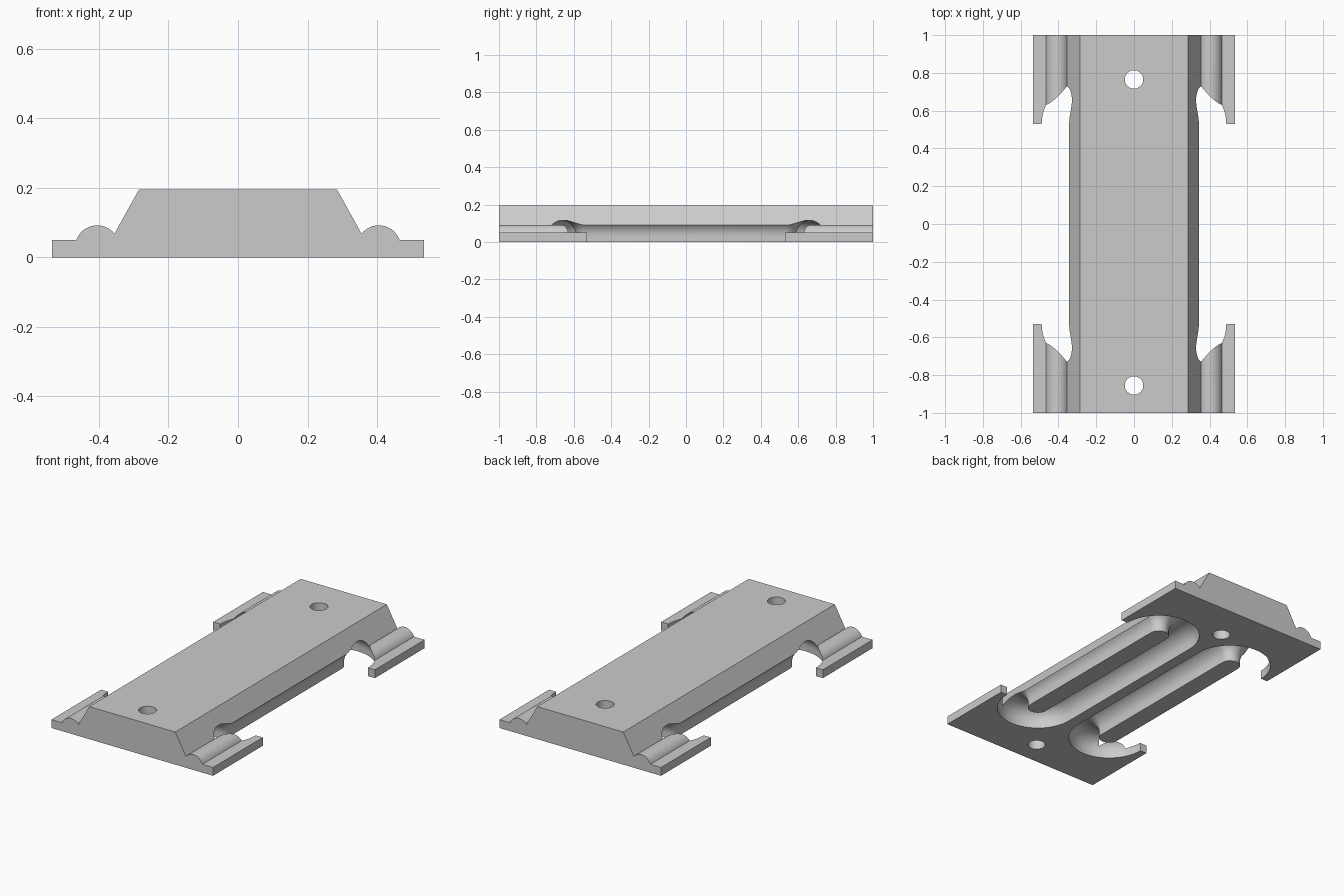
import bpy, bmesh
from math import sin, cos, pi, radians

cube = bpy.data.objects.get("Cube")
if cube:
    bpy.data.objects.remove(cube, do_unlink=True)

grey = bpy.data.materials.new("plain grey")
grey.use_nodes = True
colour = (0.6, 0.6, 0.6, 1)
grey.diffuse_color = colour
grey.node_tree.nodes["Principled BSDF"].inputs["Base Color"].default_value = colour

RIB_X, RIB_Z = 0.405, 0.03      # centre of the outer rib and channel
STRAIGHT = 0.53                 # half length of the straight channel runs
LOOP_X = 0.2625                 # centre of each channel loop
LOOP_R = RIB_X - LOOP_X
CHANNEL_R = 0.086


def make_object(name, bm):
    bmesh.ops.recalc_face_normals(bm, faces=bm.faces)
    mesh = bpy.data.meshes.new(name)
    bm.to_mesh(mesh)
    bm.free()
    mesh.materials.append(grey)
    ob = bpy.data.objects.new(name, mesh)
    bpy.context.collection.objects.link(ob)
    return ob


def arc(cx, cy, r, start, end, steps):
    angles = [radians(start + (end - start) * i / steps) for i in range(steps + 1)]
    return [(cx + r * cos(a), cy + r * sin(a)) for a in angles]


def body():
    # Raised centre, rounded ribs and thin flanges as one long profile
    half = [(0.535, 0), (0.535, 0.05)]
    half += arc(RIB_X, 0.028, 0.064, 20, 141, 20)
    half += [(0.285, 0.195)]
    outline = half + [(-x, z) for x, z in reversed(half)]
    bm = bmesh.new()
    face = bm.faces.new([bm.verts.new((x, -1, z)) for x, z in outline])
    ext = bmesh.ops.extrude_face_region(bm, geom=[face])
    verts = [v for v in ext["geom"] if isinstance(v, bmesh.types.BMVert)]
    bmesh.ops.translate(bm, verts=verts, vec=(0, 2, 0))
    return make_object("mounting_plate", bm)


def channel_cutter(side):
    # Round-topped slot swept around a racetrack loop
    section = [(CHANNEL_R, -0.1)]
    section += arc(0, RIB_Z, CHANNEL_R, 0, 180, 28) + [(-CHANNEL_R, -0.1)]
    bm = bmesh.new()
    rings = []
    steps = 28
    for end, first in ((1, 0), (-1, pi)):
        for i in range(steps + 1):
            a = first + pi * i / steps
            rings.append([bm.verts.new((side * LOOP_X + (LOOP_R + d) * cos(a),
                                        end * STRAIGHT + (LOOP_R + d) * sin(a), z))
                          for d, z in section])
    n = len(section)
    for k, ring in enumerate(rings):
        nxt = rings[(k + 1) % len(rings)]
        for j in range(n):
            m = (j + 1) % n
            bm.faces.new((ring[j], ring[m], nxt[m], nxt[j]))
    return make_object("channel_cutter", bm)


def notch_cutter(side):
    # Opens the flange along the straight run
    bm = bmesh.new()
    bmesh.ops.create_cube(bm, size=1)
    bmesh.ops.scale(bm, verts=bm.verts, vec=(0.2, 2 * STRAIGHT, 0.4))
    bmesh.ops.translate(bm, verts=bm.verts, vec=(side * (RIB_X + 0.1), 0, 0.05))
    return make_object("notch_cutter", bm)


def hole_cutter(y):
    bm = bmesh.new()
    bmesh.ops.create_cone(bm, cap_ends=True, segments=40, radius1=0.049,
                          radius2=0.049, depth=1)
    bmesh.ops.translate(bm, verts=bm.verts, vec=(0, y, 0))
    return make_object("hole_cutter", bm)


plate = body()
cutters = [make(s) for s in (1, -1) for make in (channel_cutter, notch_cutter)]
cutters += [hole_cutter(y) for y in (0.765, -0.855)]

# Cut the channels, notches and screw holes
bpy.ops.object.select_all(action="DESELECT")
bpy.context.view_layer.objects.active = plate
plate.select_set(True)
for cutter in cutters:
    cutter.hide_render = True
    mod = plate.modifiers.new("cut", "BOOLEAN")
    mod.operation = "DIFFERENCE"
    mod.solver = "EXACT"
    mod.object = cutter
    bpy.ops.object.modifier_apply(modifier=mod.name)
    bpy.data.objects.remove(cutter, do_unlink=True)

bpy.ops.object.shade_smooth_by_angle(angle=radians(25))
